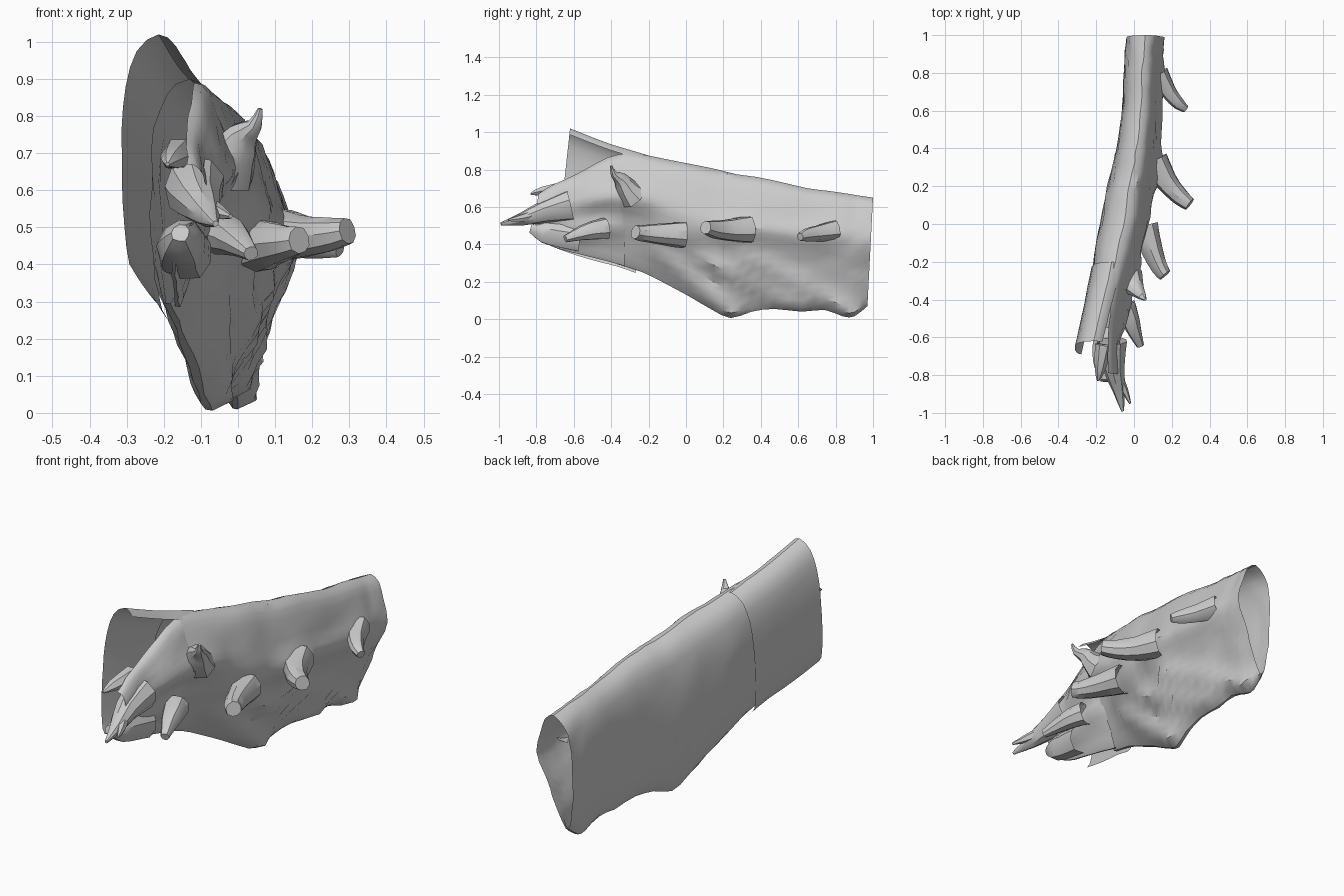
import bpy, bmesh, math, random
from mathutils import Vector

if "Cube" in bpy.data.objects:
    bpy.data.objects.remove(bpy.data.objects["Cube"])

random.seed(4)


def finish(name, bm):
    bmesh.ops.recalc_face_normals(bm, faces=bm.faces)
    me = bpy.data.meshes.new(name)
    bm.to_mesh(me)
    bm.free()
    ob = bpy.data.objects.new(name, me)
    bpy.context.collection.objects.link(ob)
    bpy.ops.object.select_all(action='DESELECT')
    ob.select_set(True)
    bpy.context.view_layer.objects.active = ob
    bpy.ops.object.shade_smooth_by_angle(angle=math.radians(35))
    return ob


def loft(name, rings, closed=True, tip=False):
    bm = bmesh.new()
    vs = [[bm.verts.new(p) for p in r] for r in rings]
    n = len(vs[0])
    for a, b in zip(vs, vs[1:]):
        for i in range(n if closed else n - 1):
            j = (i + 1) % n
            bm.faces.new((a[i], a[j], b[j], b[i]))
    if tip:
        bm.faces.new(vs[-1])
    return finish(name, bm)


def refine(pts, steps, closed=False):
    """Smooth (Catmull-Rom) resampling of tuples of any length."""
    n, out = len(pts), []
    for i in range(n if closed else n - 1):
        q = [pts[k % n] if closed else pts[min(max(k, 0), n - 1)] for k in range(i - 1, i + 3)]
        for s in range(steps):
            t = s / steps
            out.append(tuple(.5 * (2 * b + (c - a) * t + (2 * a - 5 * b + 4 * c - d) * t * t
                                   + (3 * b - a - 3 * c + d) * t ** 3) for a, b, c, d in zip(*q)))
    return out if closed else out + [tuple(pts[-1])]


# Trunk cross-section, as fractions of width and height, clockwise from the top
PROFILE = refine([(.5, 1), (.74, .95), (.88, .83), (.95, .72), (1, .62), (.95, .54), (.78, .42),
                  (.66, .32), (.52, .2), (.38, .09), (.25, 0), (.1, .04), (.03, .2),
                  (0, .4), (0, .6), (.05, .78), (.2, .93)], 2, True)

# Swellings on the right face: start y, z, end y, z, height, width
BUMPS = [(-.15, .36, .24, .03, .035, .05), (.08, .33, .62, .06, .035, .05),
         (.32, .33, .89, .03, .035, .05), (0, .48, .9, .47, .015, .05),
         (-.15, .46, .05, .45, .03, .08), (.2, .48, .36, .49, .03, .07),
         (.68, .46, .82, .47, .025, .06), (-.5, .66, -.25, .66, .03, .08),
         (-.6, .47, -.4, .49, .03, .06)]


def swelling(y, z):
    total = 0
    p = Vector((y, z))
    for y0, z0, y1, z1, h, w in BUMPS:
        a, d = Vector((y0, z0)), Vector((y1 - y0, z1 - z0))
        t = min(max((p - a).dot(d) / d.dot(d), 0), 1)
        total = max(total, h * math.exp(-((p - a - d * t).length / w) ** 2))
    return total


def section(y, xl, xr, zb, zt, idx, rough=.004, lean=.05):
    ring = []
    for i in idx:
        u, v = PROFILE[i]
        j = random.uniform(-rough, rough)
        yy, z = y - lean * (1 - v), zb + v * (zt - zb)
        right = 1 if 0 < i < 20 else 0
        ring.append((xl + u * (xr - xl) + j + right * swelling(yy, z), yy, z))
    return ring


# Hollow trunk: y, left, right, bottom, top
trunk = [(1, -.04, .16, .07, .65), (.93, -.045, .15, .015, .66), (.87, -.05, .145, .015, .67),
         (.77, -.055, .14, .05, .685), (.65, -.06, .135, .04, .70), (.5, -.08, .13, .055, .735),
         (.38, -.10, .12, .04, .76), (.27, -.125, .11, .006, .775), (.17, -.15, .09, .05, .80),
         (.05, -.17, .08, .12, .825), (-.08, -.2, .05, .19, .85), (-.2, -.215, .015, .25, .875),
         (-.34, -.235, -.03, .295, .90)]
loft("hollow_trunk", [section(*s, range(34), lean=.03) for s in refine(trunk, 2)])

# Left bark sheet reaching up past the broken right wall
bark = [(-.2, -.225, -.01, .245, .875), (-.3, -.245, -.03, .28, .905), (-.4, -.265, -.06, .305, .935),
        (-.52, -.29, -.09, .34, .98), (-.62, -.313, -.115, .375, 1.02)]
loft("left_bark", [section(*s, list(range(21, 34)) + [0, 1, 2], .001, .07)
                   for s in refine(bark, 2)], closed=False)

# Broken right wall that narrows toward the front
wall = [(-.31, -.2, -.03, .285, .89), (-.42, -.2, -.045, .315, .865), (-.54, -.2, -.065, .345, .80),
        (-.64, -.2, -.08, .37, .75), (-.72, -.195, -.08, .40, .715), (-.79, -.19, -.08, .46, .67)]
loft("broken_right_wall", [section(*s, range(22), .003, .02) for s in refine(wall, 2)], closed=False)


def branch(name, pts, sides=9, rough=.07):
    """Tapered limb through (x, y, z, radius) points, snapped off at the tip."""
    pts = refine(pts, 2)
    P = [Vector(p[:3]) for p in pts]
    lobes = [random.uniform(1 - rough, 1 + rough) for _ in range(sides)]
    rings = []
    for k, p in enumerate(P):
        d = (P[min(k + 1, len(P) - 1)] - P[max(k - 1, 0)]).normalized()
        a = d.cross(Vector((0, 0, 1))).normalized()
        b = a.cross(d)
        ring = []
        for i in range(sides):
            t = 2 * math.pi * i / sides
            r = pts[k][3] * lobes[i] * random.uniform(.97, 1.03)
            ring.append(p + (a * math.cos(t) + b * math.sin(t)) * r)
        rings.append(ring)
    return loft(name, rings, tip=True)


# Side branch stubs on the right face
branch("back_branch", [(.13, .80, .475, .055), (.185, .70, .46, .042),
                       (.24, .635, .45, .032), (.275, .61, .44, .02)])
branch("middle_branch", [(.11, .34, .48, .075), (.17, .23, .475, .06),
                         (.24, .15, .48, .048), (.295, .105, .49, .036)])
branch("front_branch", [(.06, -.01, .45, .075), (.10, -.14, .455, .058),
                        (.14, -.235, .46, .045), (.165, -.27, .465, .038)])
branch("upper_twig", [(-.04, -.28, .66, .085), (-.01, -.32, .705, .06), (.015, -.35, .75, .04),
                      (.045, -.385, .775, .02), (.06, -.40, .82, .006)])
branch("lower_twig", [(-.05, -.43, .485, .06), (-.02, -.50, .475, .05), (.0, -.56, .46, .04),
                      (.035, -.645, .43, .02)])

# Splintered front limbs
branch("front_limb", [(-.115, -.62, .61, .085), (-.105, -.76, .575, .06),
                      (-.08, -.88, .535, .034), (-.06, -.99, .51, .008)])
branch("front_limb_fork", [(-.09, -.80, .56, .03), (-.05, -.88, .54, .02), (-.02, -.95, .53, .006)], 6)
branch("upper_splinter", [(-.16, -.64, .70, .045), (-.18, -.77, .685, .028), (-.19, -.83, .67, .006)], 6)
branch("lower_lobe", [(-.14, -.56, .43, .075), (-.15, -.68, .45, .07), (-.15, -.76, .465, .06),
                      (-.155, -.83, .485, .025)])
